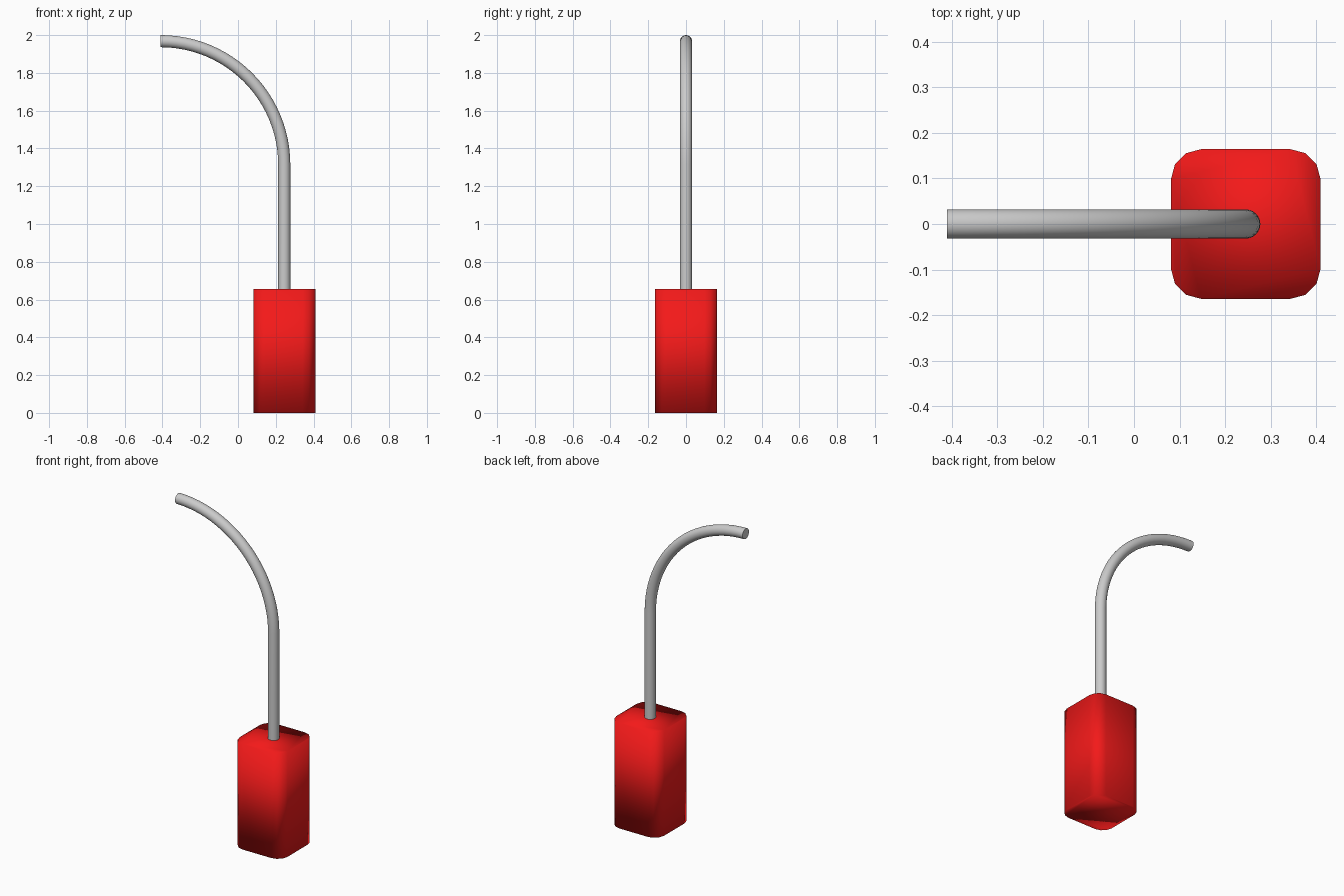
import bpy, bmesh
from math import pi, sin, cos

if "Cube" in bpy.data.objects:
    bpy.data.objects.remove(bpy.data.objects["Cube"])

CX = 0.245           # shared axis of block and pipe
HALF, HEIGHT = 0.164, 0.655
TUBE, BEND = 0.032, 0.655


def finish(name, bm):
    bmesh.ops.recalc_face_normals(bm, faces=bm.faces)
    mesh = bpy.data.meshes.new(name)
    bm.to_mesh(mesh)
    bm.free()
    obj = bpy.data.objects.new(name, mesh)
    bpy.context.collection.objects.link(obj)
    mesh.shade_smooth()
    return obj


# Red block: square with rounded upright corners, smooth shaded all over
bm = bmesh.new()
r, inner = 0.066, HALF - 0.066
outline = []
for k, (sx, sy) in enumerate([(1, 1), (-1, 1), (-1, -1), (1, -1)]):
    for i in range(4):
        a = (k + i / 3) * pi / 2
        outline.append(bm.verts.new((CX + sx * inner + r * cos(a),
                                     sy * inner + r * sin(a), 0)))
base = bm.faces.new(outline)
top = bmesh.ops.extrude_face_region(bm, geom=[base], use_keep_orig=True)
bmesh.ops.translate(bm, vec=(0, 0, HEIGHT),
                    verts=[g for g in top["geom"] if isinstance(g, bmesh.types.BMVert)])
block = finish("handle_block", bm)
red = bpy.data.materials.new("red")
red.diffuse_color = (0.9, 0.01, 0.01, 1)
red.use_nodes = True
red.node_tree.nodes["Principled BSDF"].inputs["Base Color"].default_value = red.diffuse_color
block.data.materials.append(red)

# Grey pipe: straight stem, then a quarter-circle bend
bm = bmesh.new()
bend_z = 2.0 - TUBE - BEND
path = [(CX, HEIGHT - 0.005, 0)]
path += [(CX - BEND + BEND * cos(a), bend_z + BEND * sin(a), a)
         for a in (i * pi / 2 / 24 for i in range(25))]
SIDES = 24
rings = []
for x, z, a in path:
    rings.append([bm.verts.new((x + TUBE * cos(t) * cos(a), TUBE * sin(t),
                                z + TUBE * cos(t) * sin(a)))
                  for t in (2 * pi * j / SIDES for j in range(SIDES))])
for lo, hi in zip(rings, rings[1:]):
    for j in range(SIDES):
        n = (j + 1) % SIDES
        bm.faces.new((lo[j], lo[n], hi[n], hi[j]))
bm.faces.new(rings[0])
bm.faces.new(rings[-1])
pipe = finish("bent_pipe", bm)
bpy.context.view_layer.objects.active = pipe
pipe.select_set(True)
bpy.ops.object.shade_smooth_by_angle(angle=0.6)
